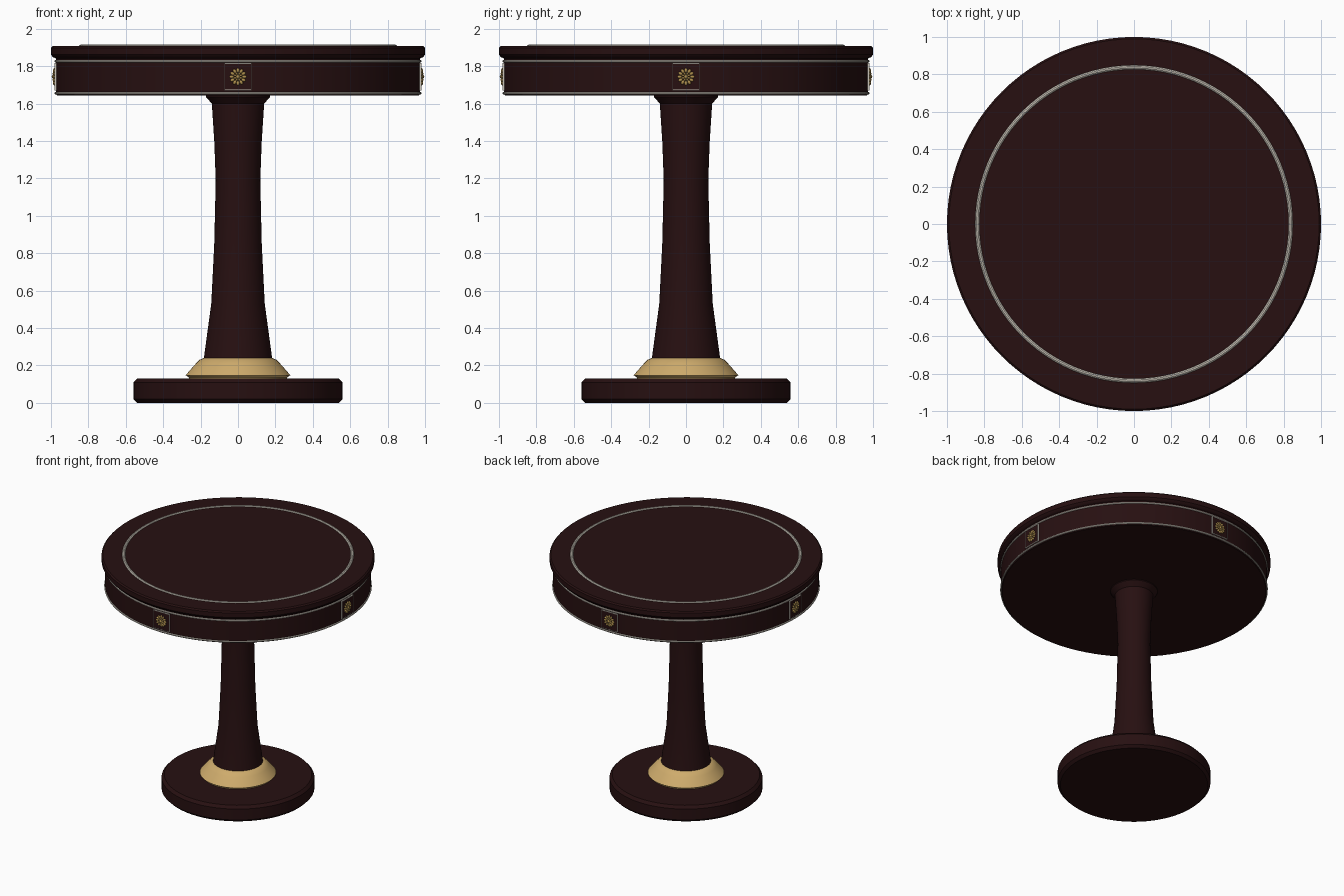
import bpy, bmesh, math
from mathutils import Matrix

if "Cube" in bpy.data.objects:
    bpy.data.objects.remove(bpy.data.objects["Cube"])


def material(name, rgb):
    m = bpy.data.materials.new(name)
    m.diffuse_color = (*rgb, 1)
    m.use_nodes = True
    m.node_tree.nodes["Principled BSDF"].inputs["Base Color"].default_value = m.diffuse_color
    return m


WOOD = material("dark mahogany", (0.020, 0.0050, 0.0055))
SILVER = material("pale silver", (0.60, 0.56, 0.49))
BRASS = material("satin brass", (0.62, 0.41, 0.15))
GOLD = material("old gold", (0.42, 0.27, 0.075))


def finish(name, bm, mat, angle=35):
    bmesh.ops.recalc_face_normals(bm, faces=bm.faces)
    me = bpy.data.meshes.new(name)
    bm.to_mesh(me)
    bm.free()
    me.materials.append(mat)
    ob = bpy.data.objects.new(name, me)
    bpy.context.collection.objects.link(ob)
    bpy.ops.object.select_all(action='DESELECT')
    ob.select_set(True)
    bpy.context.view_layer.objects.active = ob
    bpy.ops.object.shade_smooth_by_angle(angle=math.radians(angle))
    return ob


def lathe(name, profile, mat, segs=96):
    """Spin a (radius, height) profile about z; radius 0 closes the ends."""
    bm = bmesh.new()
    vs = [bm.verts.new((r, 0, z)) for r, z in profile]
    es = [bm.edges.new(p) for p in zip(vs, vs[1:])]
    bmesh.ops.spin(bm, geom=vs + es, cent=(0, 0, 0), axis=(0, 0, 1),
                   angle=math.tau, steps=segs, use_merge=True)
    bmesh.ops.remove_doubles(bm, verts=bm.verts, dist=1e-5)
    return finish(name, bm, mat)


def ring(name, major, z, rad, mat):
    """Round bead running around the table."""
    steps = [math.tau * i / 10 for i in range(11)]
    return lathe(name, [(major + rad * math.cos(a), z + rad * math.sin(a)) for a in steps], mat)


# Foot, collar and pillar
lathe("base_disc", [(0, 0), (.54, 0), (.56, .02), (.56, .108), (.54, .13), (0, .13)], WOOD)
lathe("base_collar", [(0, .125), (.262, .125), (.262, .135), (.28, .147), (.265, .165),
                      (.225, .21), (.205, .23), (.18, .241), (0, .241)], BRASS)
lathe("pillar", [(0, .235), (.183, .235), (.143, .53), (.127, .85), (.119, 1.19),
                 (.127, 1.40), (.14, 1.60), (.172, 1.635), (.172, 1.65), (0, 1.65)], WOOD)

# Apron and top
lathe("apron", [(0, 1.642), (.966, 1.642), (.974, 1.65), (.974, 1.86), (0, 1.86)], WOOD)
lathe("table_top", [(0, 1.84), (.97, 1.84), (.99, 1.848), (1, 1.862), (1, 1.898),
                    (.99, 1.908), (0, 1.908)], WOOD)
ring("top_inlay_ring", .838, 1.903, .013, SILVER)
ring("apron_upper_bead", .974, 1.826, .007, SILVER)
ring("apron_lower_bead", .974, 1.655, .007, SILVER)


# Four ornaments, modelled facing +z then stood up against the apron
def place(bm, name, mat, k):
    rot = Matrix.Rotation(k * math.pi / 2, 4, 'Z')
    stand = Matrix.Translation((0, -.974, 1.743)) @ Matrix.Rotation(math.pi / 2, 4, 'X')
    bm.transform(rot @ stand)
    finish(name, bm, mat)


def box(bm, x, y, z, sx, sy, sz):
    bmesh.ops.create_cube(bm, size=1, matrix=Matrix.Translation((x, y, z))
                          @ Matrix.Diagonal((sx, sy, sz, 1)))


def dome(bm, x, y, z, r, h, rot=0, stretch=1):
    bmesh.ops.create_uvsphere(bm, u_segments=12, v_segments=8, radius=1,
                              matrix=Matrix.Rotation(rot, 4, 'Z') @ Matrix.Translation((x, y, z))
                              @ Matrix.Diagonal((r * stretch, r, h, 1)))


for k, side in enumerate(("front", "right", "back", "left")):
    bm = bmesh.new()
    box(bm, 0, 0, -.002, .14, .14, .016)
    place(bm, side + "_plaque", WOOD, k)

    bm = bmesh.new()
    for s in (-1, 1):
        box(bm, s * .0705, 0, 0, .004, .145, .016)
        box(bm, 0, s * .0705, 0, .145, .004, .016)
    place(bm, side + "_plaque_border", SILVER, k)

    # Rosette: outer rim, petals and centre boss
    bm = bmesh.new()
    for i in range(12):
        dome(bm, .034, 0, .007, .0085, .008, math.tau * i / 12, 1.5)
    for i in range(8):
        dome(bm, .017, 0, .010, .006, .008, math.tau * (i + .5) / 8, 1.3)
    dome(bm, 0, 0, .010, .011, .012)
    place(bm, side + "_rosette", GOLD, k)
